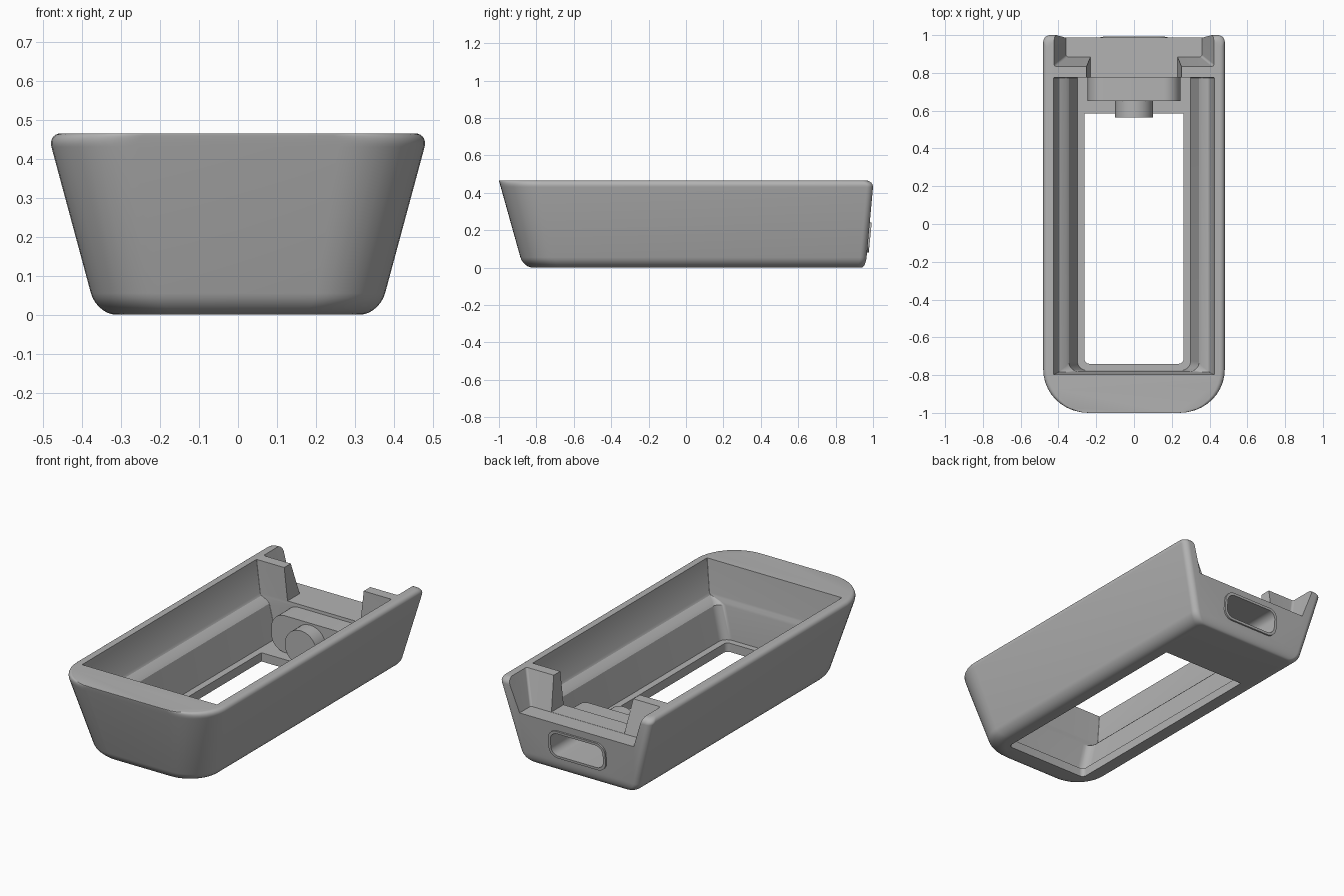
import bpy, bmesh
from math import sin, cos, pi, radians

if "Cube" in bpy.data.objects:
    bpy.data.objects.remove(bpy.data.objects["Cube"])

grey = bpy.data.materials.new("plain_grey")
grey.use_nodes = True
grey.diffuse_color = (0.45, 0.45, 0.45, 1)
grey.node_tree.nodes["Principled BSDF"].inputs["Base Color"].default_value = (0.45, 0.45, 0.45, 1)


def outline(w, y0, y1, rf, rb, n=10):
    """Rounded rectangle with separate front and back corner radii."""
    pts = []
    for sx, y, sy, r, start in ((-1, y0, 1, rf, pi), (1, y0, 1, rf, 1.5 * pi),
                                (1, y1, -1, rb, 0), (-1, y1, -1, rb, pi / 2)):
        for k in range(n + 1):
            a = start + pi / 2 * k / n
            pts.append((sx * (w - r) + r * cos(a), y + sy * r + r * sin(a)))
    return pts


def loft(name, sections):
    """Solid skinned through (z, half width, front y, back y, front r, back r)."""
    bm = bmesh.new()
    rings = [[bm.verts.new((x, y, z)) for x, y in outline(*s)] for z, *s in sections]
    for a, b in zip(rings, rings[1:]):
        for i in range(len(a)):
            j = (i + 1) % len(a)
            bm.faces.new((a[i], a[j], b[j], b[i]))
    bm.faces.new(rings[0][::-1])
    bm.faces.new(rings[-1])
    return finish(name, bm)


def slab(name, w, h, r, y0, y1, z, tilt=0.0):
    """Rounded rectangle in x-z, extruded along y and leaned with the back wall."""
    bm = bmesh.new()
    rings = [[bm.verts.new((x, y + tilt * q, z + q)) for x, q in outline(w, -h, h, r, r)]
             for y in (y0, y1)]
    a, b = rings
    for i in range(len(a)):
        j = (i + 1) % len(a)
        bm.faces.new((a[i], a[j], b[j], b[i]))
    bm.faces.new(a)
    bm.faces.new(b[::-1])
    return finish(name, bm)


def finish(name, bm):
    bmesh.ops.recalc_face_normals(bm, faces=bm.faces)
    me = bpy.data.meshes.new(name)
    bm.to_mesh(me)
    bm.free()
    me.materials.append(grey)
    ob = bpy.data.objects.new(name, me)
    bpy.context.collection.objects.link(ob)
    return ob


def combine(target, other, operation):
    mod = target.modifiers.new(other.name, "BOOLEAN")
    mod.operation, mod.object, mod.solver = operation, other, "EXACT"
    bpy.context.view_layer.objects.active = target
    bpy.ops.object.modifier_apply(modifier=mod.name)
    bpy.data.objects.remove(other)


# Outer shell: flared tub with a rolled bottom and softened rim
TOP = 0.466


def shell_section(z, side=0.0, front=0.0, back=0.0):
    r = 0.17 + 0.12 * z
    return (z, 0.363 + 0.27 * z - side, -0.87 - 0.28 * z + front,
            min(0.96 + 0.1 * z, 1.0) - back, r, 0.035)


sections = []
for k in range(8):
    a = pi / 2 * k / 7
    c = 1 - sin(a)
    sections.append(shell_section(0.055 * (1 - cos(a)), 0.05 * c, 0.05 * c, 0.022 * c))
for k in range(8):
    a = pi / 2 * k / 7
    c = 1 - cos(a)
    sections.append(shell_section(TOP - 0.035 * (1 - sin(a)), 0.035 * c, 0, 0.04 * c))
body = loft("tray_body", sections)

# Main well with a sloping shoulder along both sides
combine(body, loft("well", [
    (0.05, 0.30, -0.775, 0.775, 0.05, 0.004),
    (0.235, 0.345, -0.78, 0.775, 0.05, 0.004),
    (0.25, 0.36, -0.782, 0.775, 0.03, 0.004),
    (0.268, 0.395, -0.785, 0.775, 0.004, 0.004),
    (0.28, 0.403, -0.786, 0.775, 0.004, 0.004),
    (0.50, 0.43, -0.80, 0.775, 0.004, 0.004)]), "DIFFERENCE")

# Window through the floor
combine(body, loft("floor_window", [
    (z, 0.262, -0.74, 0.585, 0.025, 0.004) for z in (-0.1, 0.1)]), "DIFFERENCE")

# Flared pocket open to the back, and the narrower gap through the inner wall
combine(body, loft("back_pocket", [
    (0.28, 0.36, 0.885, 1.2, 0.012, 0.004),
    (0.50, 0.435, 0.825, 1.2, 0.012, 0.004)]), "DIFFERENCE")
combine(body, loft("wall_gap", [
    (0.281, 0.23, 0.70, 0.95, 0.004, 0.004),
    (0.50, 0.255, 0.70, 0.95, 0.004, 0.004)]), "DIFFERENCE")

# Socket housing, its round stub and the raised rim on the back
combine(body, slab("socket_housing", 0.245, 0.105, 0.085, 0.65, 0.80, 0.158), "UNION")
combine(body, slab("socket_stub", 0.10, 0.10, 0.099, 0.565, 0.70, 0.152), "UNION")
combine(body, slab("socket_rim", 0.18, 0.08, 0.055, 0.90, 0.985, 0.16, 0.1), "UNION")
combine(body, slab("socket_hole", 0.165, 0.066, 0.045, 0.69, 1.1, 0.16), "DIFFERENCE")

# Smooth curves, crisp edges
bpy.ops.object.select_all(action="DESELECT")
body.select_set(True)
bpy.context.view_layer.objects.active = body
bpy.ops.object.shade_smooth_by_angle(angle=radians(28))
